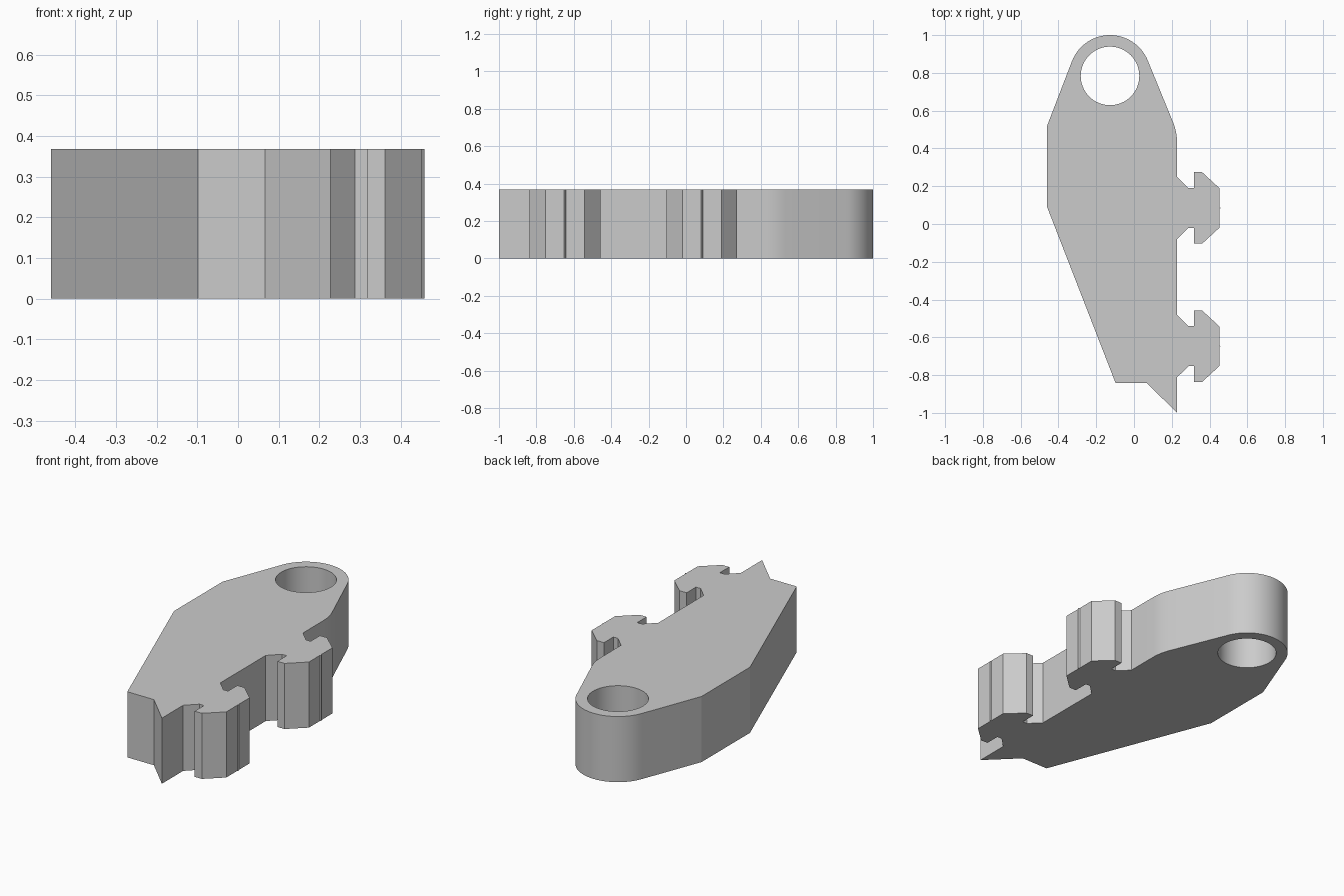
import bpy, bmesh, math

HEIGHT = 0.368
EYE = (-0.127, 0.784)      # centre of the pivot hole
EYE_RADIUS = 0.216
HOLE_RADIUS = 0.155
WALL_X = 0.228             # flat wall carrying the lugs

cube = bpy.data.objects.get("Cube")
if cube:
    bpy.data.objects.remove(cube, do_unlink=True)


def arc(centre, radius, start, end, steps):
    points = []
    for i in range(steps + 1):
        a = math.radians(start + (end - start) * i / steps)
        points.append((centre[0] + radius * math.cos(a), centre[1] + radius * math.sin(a)))
    return points


def lug(y):
    """T-shaped lug, symmetric about its own centre line, with a fine ridge at the tip."""
    half = [(WALL_X, 0.165), (0.288, 0.106), (0.317, 0.106), (0.317, 0.189),
            (0.361, 0.189), (0.453, 0.104), (0.453, 0.006)]
    lower = [(x, y - d) for x, d in half]
    upper = [(x, y + d) for x, d in reversed(half)]
    return lower + [(0.459, y)] + upper


# Outline, counter-clockwise from the left wall
outline = [(-0.46, 0.52), (-0.46, 0.09), (-0.098, -0.841), (0.067, -0.841), (WALL_X, -1.0)]
outline += lug(-0.647) + lug(0.085)
outline += arc((WALL_X - 0.29, 0.43), 0.29, 0, 21, 6)       # rounded shoulder
outline += arc(EYE, EYE_RADIUS, 21.2, 158.8, 32)            # rounded eye end
hole = arc(EYE, HOLE_RADIUS, 0, 360, 64)[:-1]

# Fill the outline with its hole, and extrude it to a plate
curve = bpy.data.curves.new("plate_profile", 'CURVE')
curve.dimensions = '2D'
curve.fill_mode = 'BOTH'
curve.extrude = HEIGHT / 2
for loop in (outline, hole):
    spline = curve.splines.new('POLY')
    spline.points.add(len(loop) - 1)
    for point, (x, y) in zip(spline.points, loop):
        point.co = (x, y, 0, 1)
    spline.use_cyclic_u = True
profile = bpy.data.objects.new("plate_profile", curve)
bpy.context.collection.objects.link(profile)
bpy.context.view_layer.update()
mesh = bpy.data.meshes.new_from_object(profile.evaluated_get(bpy.context.evaluated_depsgraph_get()))
bpy.data.objects.remove(profile, do_unlink=True)

# Weld caps to walls and stand the plate on the ground
bm = bmesh.new()
bm.from_mesh(mesh)
bmesh.ops.remove_doubles(bm, verts=bm.verts, dist=0.0005)
bmesh.ops.recalc_face_normals(bm, faces=bm.faces)
bmesh.ops.translate(bm, verts=bm.verts, vec=(0, 0, HEIGHT / 2))
bm.to_mesh(mesh)
bm.free()

# Plain grey material
grey = bpy.data.materials.new("plain_grey")
grey.use_nodes = True
colour = (0.6, 0.6, 0.6, 1)
grey.diffuse_color = colour
grey.node_tree.nodes["Principled BSDF"].inputs["Base Color"].default_value = colour
mesh.materials.clear()
mesh.materials.append(grey)

plate = bpy.data.objects.new("lugged_plate", mesh)
bpy.context.collection.objects.link(plate)
bpy.ops.object.select_all(action='DESELECT')
plate.select_set(True)
bpy.context.view_layer.objects.active = plate
bpy.ops.object.shade_smooth_by_angle(angle=math.radians(20))
